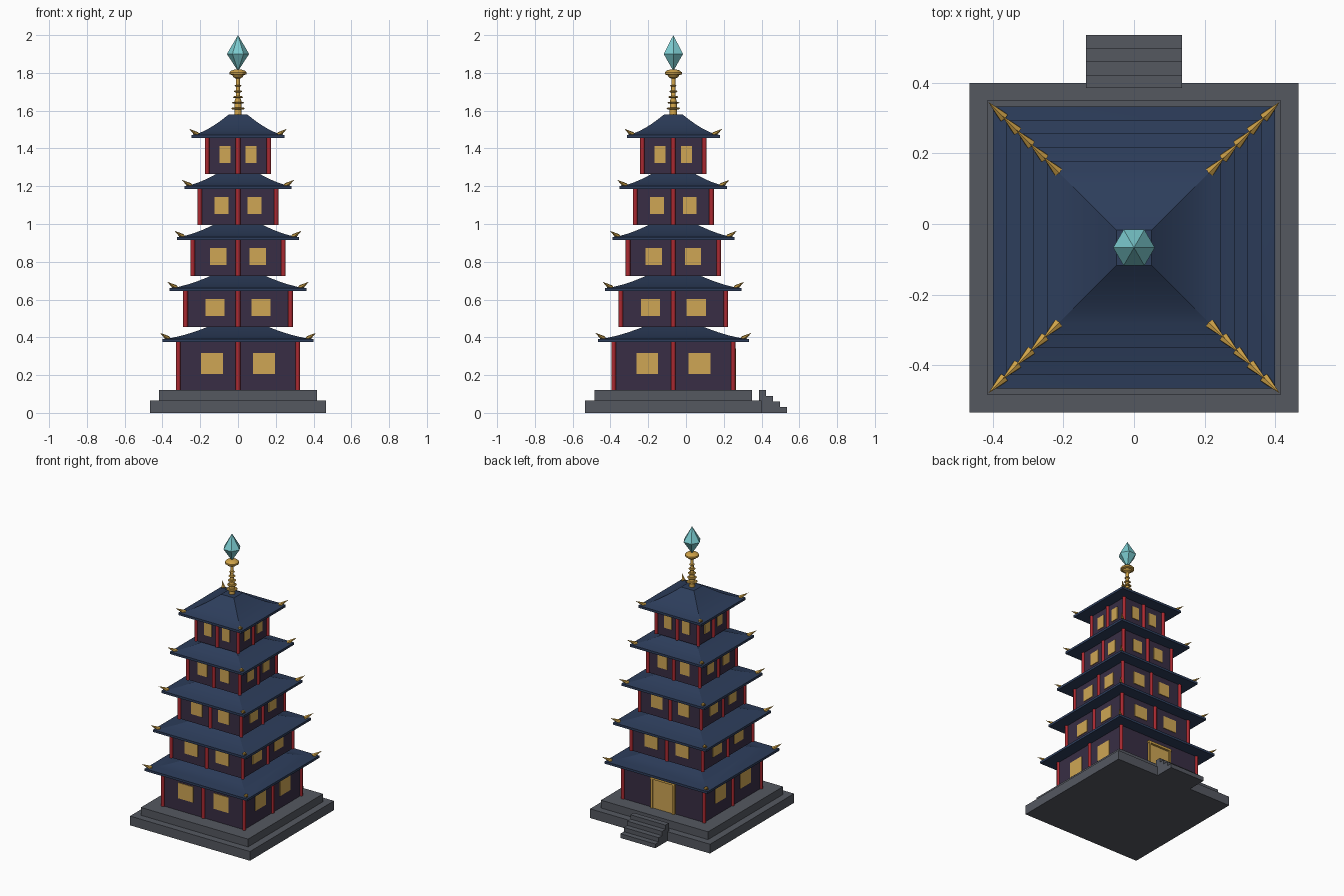
import bpy, bmesh
from math import pi, sqrt, radians
from mathutils import Matrix, Vector

if "Cube" in bpy.data.objects:
    bpy.data.objects.remove(bpy.data.objects["Cube"])

CENTRE = Matrix.Translation((0, -0.067, 0))   # the tower axis
STEP = 0.27                                   # storey spacing


def material(name, r, g, b):
    m = bpy.data.materials.new(name)
    m.use_nodes = True
    m.diffuse_color = (r, g, b, 1)
    m.node_tree.nodes["Principled BSDF"].inputs["Base Color"].default_value = (r, g, b, 1)
    return m


stone = material("grey stone", 0.09, 0.098, 0.118)
plaster = material("dark purple wall", 0.04, 0.027, 0.058)
red = material("red lacquer", 0.4, 0.022, 0.03)
navy = material("navy roof tile", 0.026, 0.047, 0.105)
amber = material("amber window", 0.62, 0.38, 0.09)
gold = material("gold", 0.62, 0.36, 0.065)
teal = material("teal crystal", 0.2, 0.6, 0.63)


def finish(name, bm, mat, smooth=None):
    bmesh.ops.recalc_face_normals(bm, faces=bm.faces)
    mesh = bpy.data.meshes.new(name)
    bm.to_mesh(mesh)
    bm.free()
    mesh.materials.append(mat)
    ob = bpy.data.objects.new(name, mesh)
    bpy.context.collection.objects.link(ob)
    if smooth:
        bpy.ops.object.select_all(action="DESELECT")
        ob.select_set(True)
        bpy.context.view_layer.objects.active = ob
        bpy.ops.object.shade_smooth_by_angle(angle=radians(smooth))
    return ob


def lathe(name, profile, mat, sides=4, smooth=None):
    """Stack rings of (radius, z); for four sides the radius is the half width."""
    bm = bmesh.new()
    scale, turn = (sqrt(2), pi / 4) if sides == 4 else (1, 0)
    rings = []
    for r, z in profile:
        ring = [bm.verts.new(CENTRE @ (Matrix.Rotation(turn + 2 * pi * k / sides, 4, "Z")
                                       @ Vector((r * scale, 0, z)))) for k in range(sides)]
        rings.append(ring)
    for low, high in zip(rings, rings[1:]):
        for k in range(sides):
            j = (k + 1) % sides
            bm.faces.new((low[k], low[j], high[j], high[k]))
    bm.faces.new(rings[0])
    bm.faces.new(rings[-1])
    bmesh.ops.remove_doubles(bm, verts=bm.verts, dist=1e-5)
    return finish(name, bm, mat, smooth)


def add_box(bm, centre, size, turn=0):
    m = CENTRE @ Matrix.Rotation(turn * pi / 2, 4, "Z") @ Matrix.Translation(centre)
    bmesh.ops.create_cube(bm, size=1, matrix=m @ Matrix.Diagonal((*size, 1)))


def add_cone(bm, matrix, r1, r2, depth, sides):
    bmesh.ops.create_cone(bm, cap_ends=True, segments=sides, radius1=r1, radius2=r2,
                          depth=depth, matrix=matrix)


# Stepped stone platform
lathe("platform_lower", [(0.467, 0), (0.467, 0.065)], stone)
lathe("platform_upper", [(0.417, 0.065), (0.417, 0.12)], stone)

# Entrance stairs at the back
bm = bmesh.new()
for k in range(4):
    height = 0.12 - 0.03 * k
    add_box(bm, (0, 0.471 + 0.0375 * k, height / 2), (0.272, 0.0375, height))
finish("entrance_stairs", bm, stone)

for i in range(5):
    n = f"_{i + 1}"
    half = 0.316 - 0.038 * i
    eave = 0.4 - 0.0385 * i
    floor = 0.12 if i == 0 else 0.185 + STEP * i
    top = 0.385 + STEP * i

    # Walls
    lathe("walls" + n, [(half, floor), (half, top)], plaster)

    # Curved roof with a thin eave edge
    peak = 0.05 + 0.007 * (4 - i)
    z0 = 0.391 + STEP * i
    rise = 0.108 if i == 4 else 0.1
    curve = [(eave + (peak - eave) * t / 6, z0 + rise * (t / 6) ** 1.5) for t in range(7)]
    lathe("roof" + n, [(eave, z0 - 0.016)] + curve, navy, smooth=11)

    columns, windows, tips = bmesh.new(), bmesh.new(), bmesh.new()
    for turn in range(4):
        spin = CENTRE @ Matrix.Rotation(turn * pi / 2, 4, "Z")
        doorway = i == 0 and turn == 2
        # Corner and middle columns
        for x in ([half] if doorway else [half, 0]):
            add_cone(columns, spin @ Matrix.Translation((x, -half, (floor + top) / 2)),
                     0.012, 0.012, top - floor, 8)
        # Pair of windows on each wall
        if not doorway:
            wz = 0.262 if i == 0 else 0.288 + STEP * i
            wh = 0.11 if i == 0 else 0.088
            for s in (-1, 1):
                add_box(windows, (s * (0.138 - 0.017 * i), -half, wz),
                        (0.116 - 0.0145 * i, 0.009, wh), turn)
        # Upturned tip on the roof corner
        base = Vector((eave - 0.03, 0.03 - eave, z0 + 0.002))
        end = Vector((eave + 0.013, -eave - 0.013, z0 + 0.033))
        way = end - base
        add_cone(tips, spin @ Matrix.Translation((base + end) / 2)
                 @ way.to_track_quat("Z", "Y").to_matrix().to_4x4(), 0.015, 0, way.length, 6)
    finish("columns" + n, columns, red, 50)
    finish("windows" + n, windows, amber)
    finish("roof_tips" + n, tips, gold)

# Door and its frame on the back wall
bm = bmesh.new()
add_box(bm, (0, 0.318, 0.22), (0.16, 0.009, 0.2))
finish("door_panel", bm, amber)
bm = bmesh.new()
for s in (-1, 1):
    add_box(bm, (s * 0.084, 0.32, 0.225), (0.014, 0.022, 0.21))
add_box(bm, (0, 0.32, 0.332), (0.19, 0.024, 0.016))
finish("door_frame", bm, gold)

# Spire with shrinking rings
lathe("spire_pole", [(0.02, 1.575), (0.018, 1.65), (0.012, 1.67), (0.01, 1.8)], gold, 12, 40)
for k in range(5):
    z, r = 1.612 + 0.03 * k, 0.036 - 0.0045 * k
    lathe(f"spire_ring_{k + 1}", [(r - 0.006, z - 0.005), (r, z), (r - 0.006, z + 0.005)], gold, 12)
lathe("spire_cup", [(0.012, 1.77), (0.026, 1.778), (0.03, 1.788), (0.045, 1.792),
                    (0.045, 1.803), (0.034, 1.813), (0.015, 1.818)], gold, 12, 30)

# Crystal on top
lathe("crystal", [(0, 1.81), (0.059, 1.9), (0, 2.0)], teal, 6)
